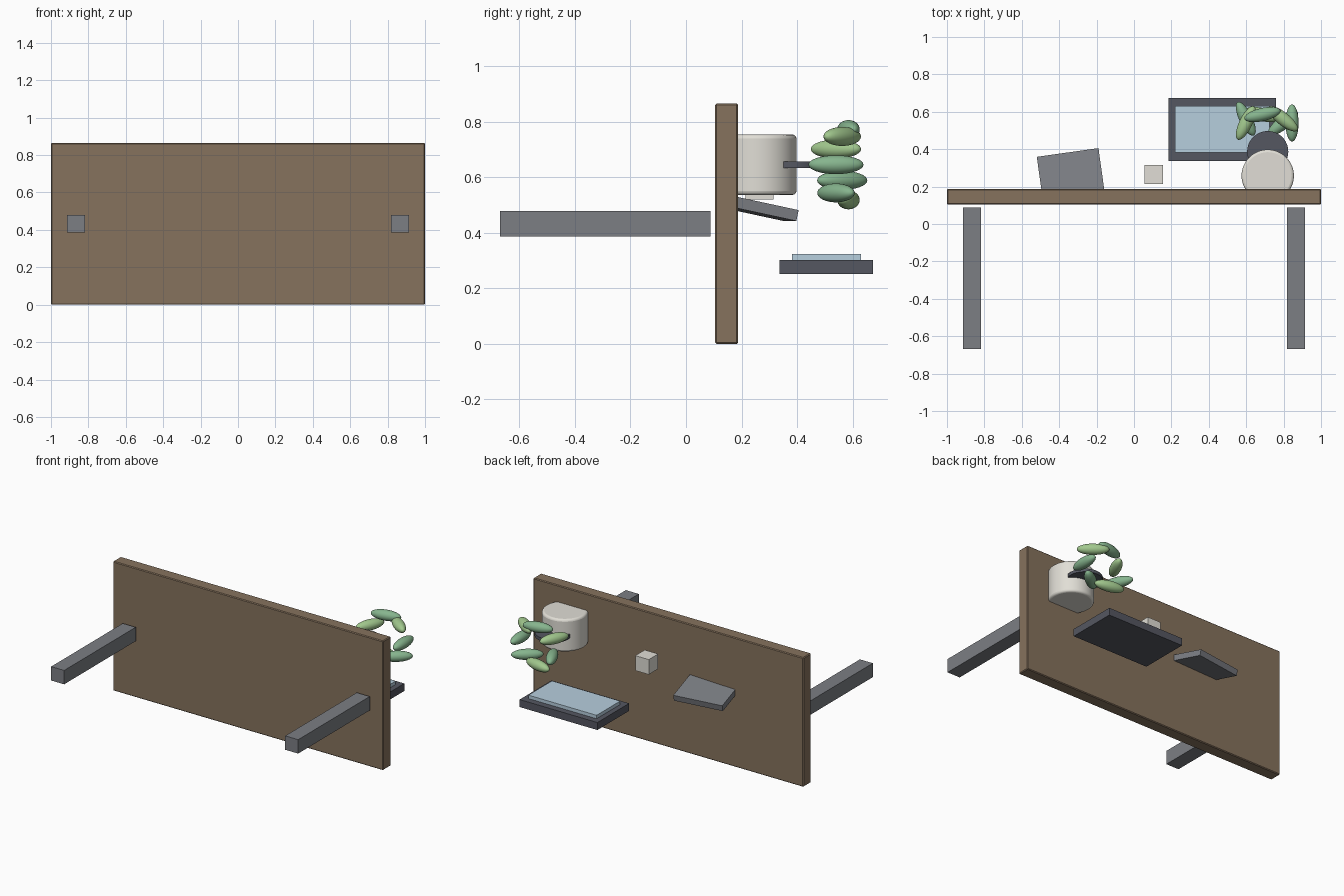
import bpy
from math import pi, sin, cos, radians

if "Cube" in bpy.data.objects:
    bpy.data.objects.remove(bpy.data.objects["Cube"])


def material(name, r, g, b):
    m = bpy.data.materials.new(name)
    m.diffuse_color = (r, g, b, 1)
    m.use_nodes = True
    m.node_tree.nodes["Principled BSDF"].inputs["Base Color"].default_value = m.diffuse_color
    return m


wood = material("wood", 0.24, 0.17, 0.11)
metal = material("metal", 0.20, 0.21, 0.23)
dark = material("dark_grey", 0.09, 0.095, 0.12)
glass = material("pale_blue", 0.47, 0.62, 0.73)
cream = material("cream", 0.75, 0.73, 0.67)
greens = [material("leaf_green", 0.24, 0.46, 0.27),
          material("light_leaf_green", 0.36, 0.58, 0.27)]


def finish(name, mat, bevel=0, segments=1, smooth=False):
    ob = bpy.context.object
    ob.name = name
    ob.data.materials.append(mat)
    if smooth:
        bpy.ops.object.shade_smooth_by_angle(angle=radians(35))
    if bevel:
        mod = ob.modifiers.new("bevel", 'BEVEL')
        mod.width, mod.segments = bevel, segments
        mod.limit_method = 'ANGLE'
    return ob


def box(name, mat, loc, size, rot=(0, 0, 0), bevel=0):
    bpy.ops.mesh.primitive_cube_add(size=1, location=loc, rotation=rot)
    bpy.context.object.scale = size
    bpy.ops.object.transform_apply(location=False, rotation=False, scale=True)
    return finish(name, mat, bevel)


def cylinder(name, mat, loc, radius, depth, bevel=0, segments=1):
    bpy.ops.mesh.primitive_cylinder_add(vertices=48, radius=radius, depth=depth, location=loc)
    return finish(name, mat, bevel, segments, smooth=True)


# Upright board and its two legs
box("desk_board", wood, (0, 0.146, 0.4325), (2, 0.083, 0.865), bevel=0.005)
for side, x in (("left", -0.866), ("right", 0.866)):
    box(side + "_leg", metal, (x, -0.291, 0.4325), (0.096, 0.757, 0.093))

# Monitor slab with raised screen
box("monitor_frame", dark, (0.4725, 0.505, 0.276), (0.575, 0.336, 0.05))
box("monitor_screen", glass, (0.4725, 0.506, 0.311), (0.505, 0.25, 0.026))

# Tilted notebook and small block
box("notebook", metal, (-0.338, 0.262, 0.487), (0.333, 0.24, 0.04),
    rot=(radians(-12), 0, radians(8)))
box("small_block", cream, (0.105, 0.265, 0.57), (0.1, 0.1, 0.1))

# Plant pot and soil disc
cylinder("plant_pot", cream, (0.715, 0.258, 0.645), 0.14, 0.217, 0.014, 3)
cylinder("soil_disc", dark, (0.715, 0.387, 0.645), 0.11, 0.022)

# Ring of seven leaves
for k in range(7):
    a = k * 2 * pi / 7
    loc = (0.715 + 0.13 * cos(a), 0.54 + 0.0225 * (k % 3), 0.645 + 0.13 * sin(a))
    bpy.ops.mesh.primitive_uv_sphere_add(segments=32, ring_count=16, radius=1,
                                         location=loc, rotation=(0, 0, a))
    bpy.context.object.scale = (0.035, 0.099, 0.034)
    bpy.ops.object.transform_apply(location=False, rotation=False, scale=True)
    bpy.ops.object.shade_smooth()
    finish("leaf_%d" % (k + 1), greens[k % 2])
